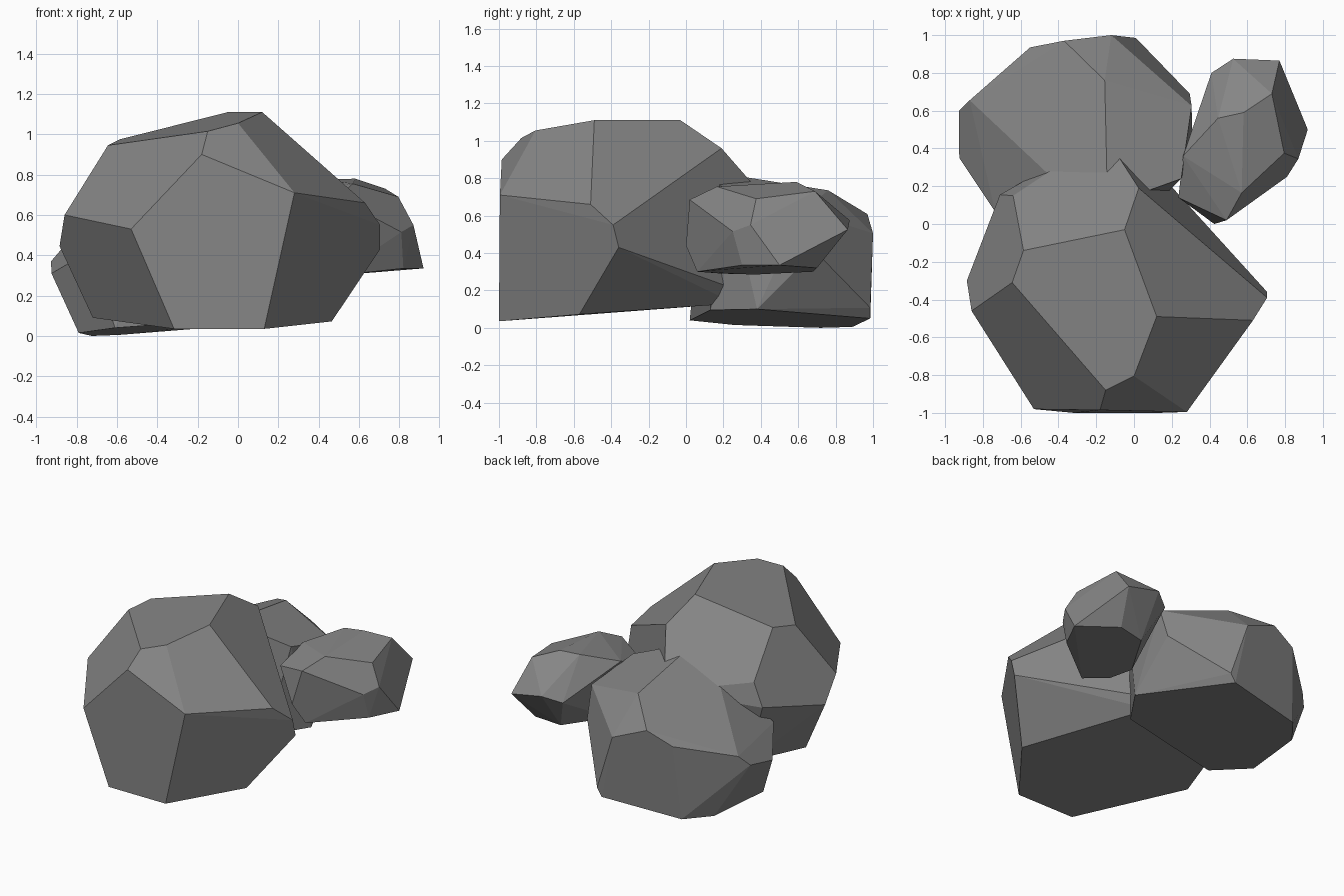
import bpy, bmesh, math

# one flat grey for the whole rock pile
stone = bpy.data.materials.new("grey_stone")
stone.diffuse_color = (0.235, 0.235, 0.235, 1)


def boulder(name, corners):
    """Chiselled rock: convex hull around its corner points, near-flat facets merged."""
    bm = bmesh.new()
    for c in corners:
        bm.verts.new(c)
    hull = bmesh.ops.convex_hull(bm, input=bm.verts)
    loose = {g for g in hull["geom_interior"] + hull["geom_unused"]
             if isinstance(g, bmesh.types.BMVert)}
    bmesh.ops.delete(bm, geom=list(loose), context='VERTS')
    bmesh.ops.dissolve_limit(bm, angle_limit=math.radians(4),
                             verts=bm.verts, edges=bm.edges)
    bmesh.ops.recalc_face_normals(bm, faces=bm.faces)
    mesh = bpy.data.meshes.new(name)
    bm.to_mesh(mesh)
    bm.free()
    mesh.materials.append(stone)
    obj = bpy.data.objects.new(name, mesh)
    bpy.context.collection.objects.link(obj)
    return obj


# large front rock
boulder("large_rock", [
    # crown
    (.12, -.49, 1.11), (-.05, -.03, 1.11), (-.585, -.14, .975),
    (-.645, -.31, .945), (0, -.805, 1.055), (-.15, -.88, 1.015),
    # front and sides
    (-.18, -.985, .9), (.28, -.995, .71), (-.53, -.98, .53), (.63, -.51, .66),
    (.705, -.39, .55), (.705, -.36, .43), (-.86, -.46, .6), (-.885, -.3, .445),
    # base
    (-.317, -1, .035), (.13, -1, .035), (.465, -.57, .072), (-.72, -.32, .09),
    # back, sunk into the middle rock
    (.025, .19, .96), (-.155, .47, .64), (.07, .34, .18), (.09, .26, .13),
    (-.64, .15, .71), (-.71, .155, .55), (-.58, .12, .12),
])

# middle rock at the back left
boulder("middle_rock", [
    # upper facets
    (-.155, .76, .735), (.305, .625, .624), (.25, .24, .71), (-.14, .1, .84),
    (-.3, .12, .77), (-.37, .97, .608), (-.12, 1.0, .505), (-.55, .935, .528),
    # sides
    (-.87, .655, .437), (-.927, .6, .37), (-.925, .35, .31),
    (-.735, .065, .42), (.295, .69, .41),
    # base
    (.01, .985, .107), (-.027, .985, .05), (.31, .38, .1), (.14, .13, .095),
    (-.61, .02, .04), (-.79, .26, .015), (-.725, .72, 0), (-.59, .89, .005),
])

# small rock wedged off the ground at the back right
boulder("small_rock", [
    # upper facets
    (.445, .56, .775), (.58, .59, .78), (.73, .69, .73), (.795, .375, .69),
    (.57, .165, .755), (.49, .02, .685), (.26, .36, .70), (.235, .14, .61),
    # sides
    (.87, .345, .55), (.81, .25, .515), (.77, .865, .525), (.525, .875, .575),
    (.41, .8, .53), (.425, 0, .44),
    # underside
    (.92, .5, .335), (.82, .3, .335), (.49, .06, .3), (.365, .19, .29),
    (.33, .37, .285), (.51, .68, .3), (.695, .7, .32),
])
